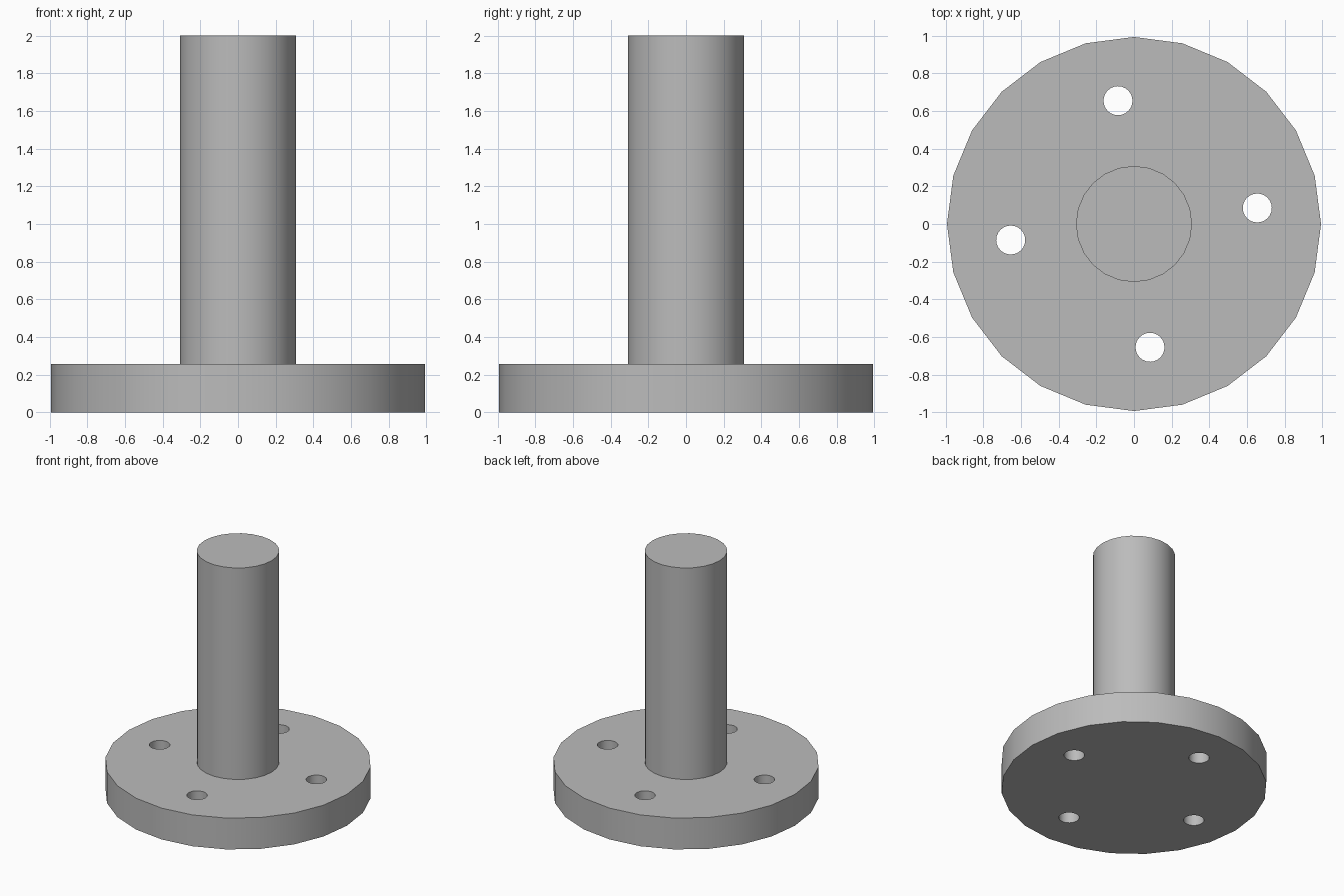
import bpy
from math import cos, sin, radians

FLANGE_R, FLANGE_H = 0.993, 0.258
SHAFT_R, HEIGHT = 0.308, 2.0
HOLE_R, HOLE_RING, HOLE_ANGLE = 0.077, 0.66, 7.4

cube = bpy.data.objects.get("Cube")
if cube:
    bpy.data.objects.remove(cube, do_unlink=True)

# Plain grey metal
grey = bpy.data.materials.new("grey metal")
grey.use_nodes = True
colour = (0.5, 0.5, 0.5, 1.0)
grey.diffuse_color = colour
grey.node_tree.nodes["Principled BSDF"].inputs["Base Color"].default_value = colour


def cylinder(name, radius, bottom, top, sides, x=0.0, y=0.0):
    """Upright cylinder with a corner on the +x axis."""
    bpy.ops.mesh.primitive_cylinder_add(
        vertices=sides, radius=radius, depth=top - bottom,
        location=(x, y, (top + bottom) / 2))
    obj = bpy.context.object
    obj.name = name
    obj.data.materials.append(grey)
    return obj


def smooth(obj):
    bpy.ops.object.select_all(action="DESELECT")
    obj.select_set(True)
    bpy.context.view_layer.objects.active = obj
    bpy.ops.object.shade_smooth_by_angle(angle=radians(30))


# Round base flange
flange = cylinder("base_flange", FLANGE_R, 0, FLANGE_H, 24)

# Four bolt holes drilled right through it
for i in range(4):
    a = radians(HOLE_ANGLE + 90 * i)
    drill = cylinder("hole_cutter", HOLE_R, -0.1, FLANGE_H + 0.1, 24,
                     HOLE_RING * cos(a), HOLE_RING * sin(a))
    cut = flange.modifiers.new("bolt_hole", "BOOLEAN")
    cut.operation = "DIFFERENCE"
    cut.solver = "EXACT"
    cut.object = drill
    bpy.context.view_layer.objects.active = flange
    bpy.ops.object.modifier_apply(modifier=cut.name)
    bpy.data.objects.remove(drill, do_unlink=True)
smooth(flange)

# Upright shaft
shaft = cylinder("shaft", SHAFT_R, FLANGE_H, HEIGHT, 24)
smooth(shaft)
